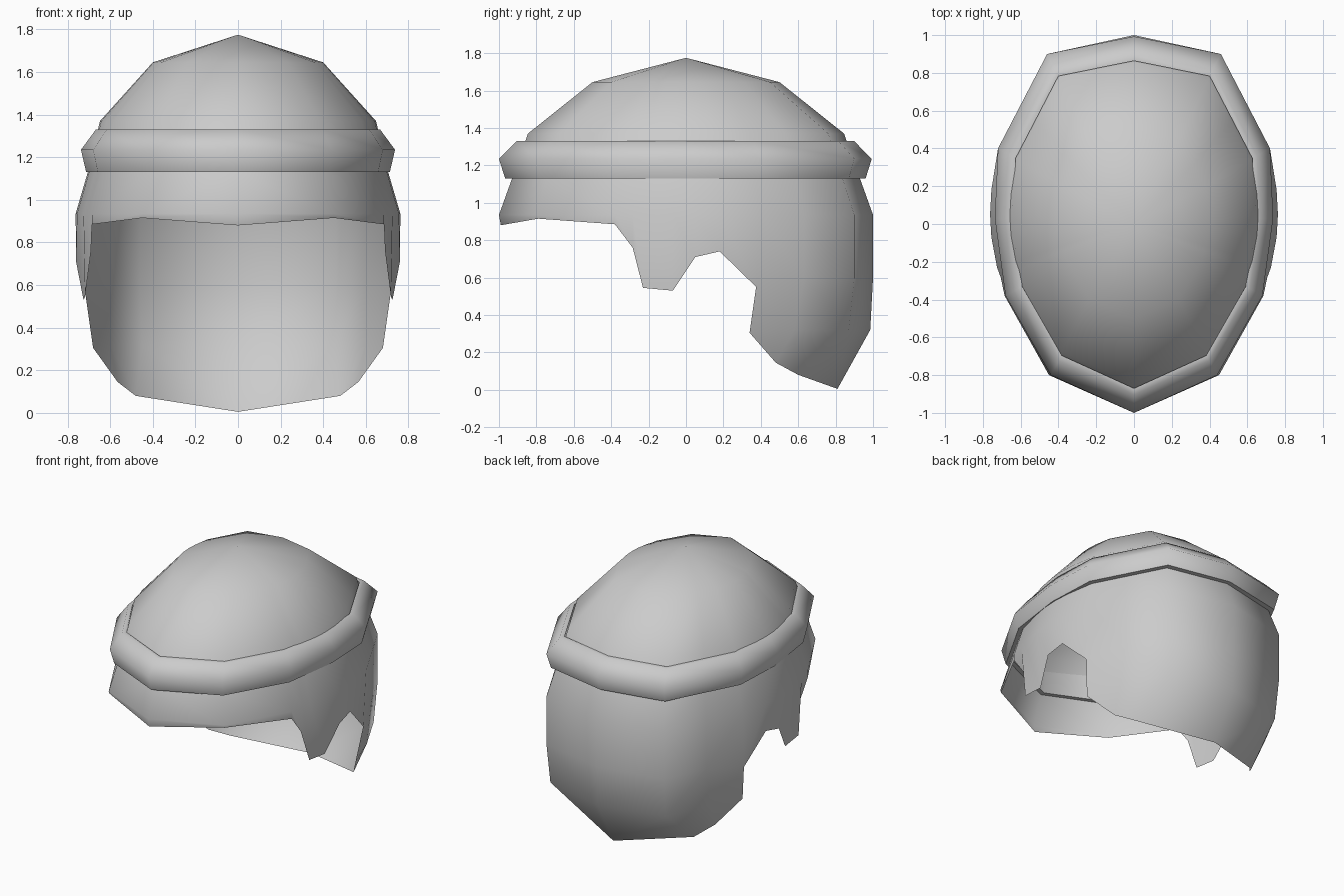
import bpy, bmesh
from math import radians

if "Cube" in bpy.data.objects:
    bpy.data.objects.remove(bpy.data.objects["Cube"])


def finish(name, bm, angle):
    bmesh.ops.remove_doubles(bm, verts=bm.verts, dist=0.0005)
    bmesh.ops.recalc_face_normals(bm, faces=bm.faces)
    me = bpy.data.meshes.new(name)
    bm.to_mesh(me)
    bm.free()
    ob = bpy.data.objects.new(name, me)
    bpy.context.collection.objects.link(ob)
    bpy.ops.object.select_all(action='DESELECT')
    ob.select_set(True)
    bpy.context.view_layer.objects.active = ob
    bpy.ops.object.shade_smooth_by_angle(angle=radians(angle))
    return ob


def add_face(bm, pts):
    """Add a polygon, dropping repeated neighbouring points."""
    pts = [p for i, p in enumerate(pts) if p != pts[i - 1]]
    if len(pts) > 2:
        bm.faces.new([bm.verts.new(p) for p in pts])


# Hair shell: half outline columns from front to back, (x, y) at the widest level
plan = [(0, -1), (.45, -.80), (.685, -.38), (.705, -.285), (.725, -.23), (.755, -.07),
        (.762, .05), (.755, .18), (.72, .40), (.60, .63), (.46, .90), (0, 1)]
# Lower points of each column, giving the ragged hem
lower = [[(0, -.99, .88)], [(.45, -.79, .915)], [(.685, -.38, .885)],
         [(.69, -.285, .76)], [(.718, -.23, .545)], [(.725, -.07, .53)],
         [(.76, .05, .71)], [(.75, .18, .74)],
         [(.715, .375, .55), (.68, .34, .305)],
         [(.60, .63, .60), (.60, .58, .32), (.565, .48, .145)],
         [(.46, .90, .60), (.45, .87, .32), (.48, .60, .08)],
         [(0, 1, .60), (0, .985, .32), (0, .81, .005)]]

# Scale of the outline at each upper level, from crown to cheek
levels = [(0, 0, 1.775), (.525, .50, 1.645), (.85, .845, 1.37), (.925, .93, 1.13), (1, 1, .935)]
columns = []
for (x, y), low in zip(plan, lower):
    columns.append([(x * sx, y * sy, z) for sx, sy, z in levels] + low)

bm = bmesh.new()
for side in (1, -1):
    for a, b in zip(columns, columns[1:]):
        if len(a) == 7:                      # the hem corner closes to a triangle
            a = a + [a[-1]]
        for j in range(min(len(a), len(b)) - 1):
            quad = [a[j], b[j], b[j + 1], a[j + 1]]
            add_face(bm, [(side * x, y, z) for x, y, z in quad])
finish("hair_shell", bm, 60)

# Headband: a five-sided section swept round a twelve-sided outline
half = [(0, -1), (.44, -.80), (.68, -.38), (.737, .03), (.72, .40), (.46, .90), (0, .993)]
ring = half + [(-x, y) for x, y in half[-2:0:-1]]
section = [(.87, 1.33), (.905, 1.33), (1, 1.235), (.967, 1.13), (.90, 1.13)]
bm = bmesh.new()
for i, p in enumerate(ring):
    q = ring[(i + 1) % len(ring)]
    for k, (s, z) in enumerate(section):
        t, w = section[(k + 1) % len(section)]
        add_face(bm, [(p[0] * s, p[1] * s, z), (q[0] * s, q[1] * s, z),
                      (q[0] * t, q[1] * t, w), (p[0] * t, p[1] * t, w)])
finish("headband", bm, 65)
